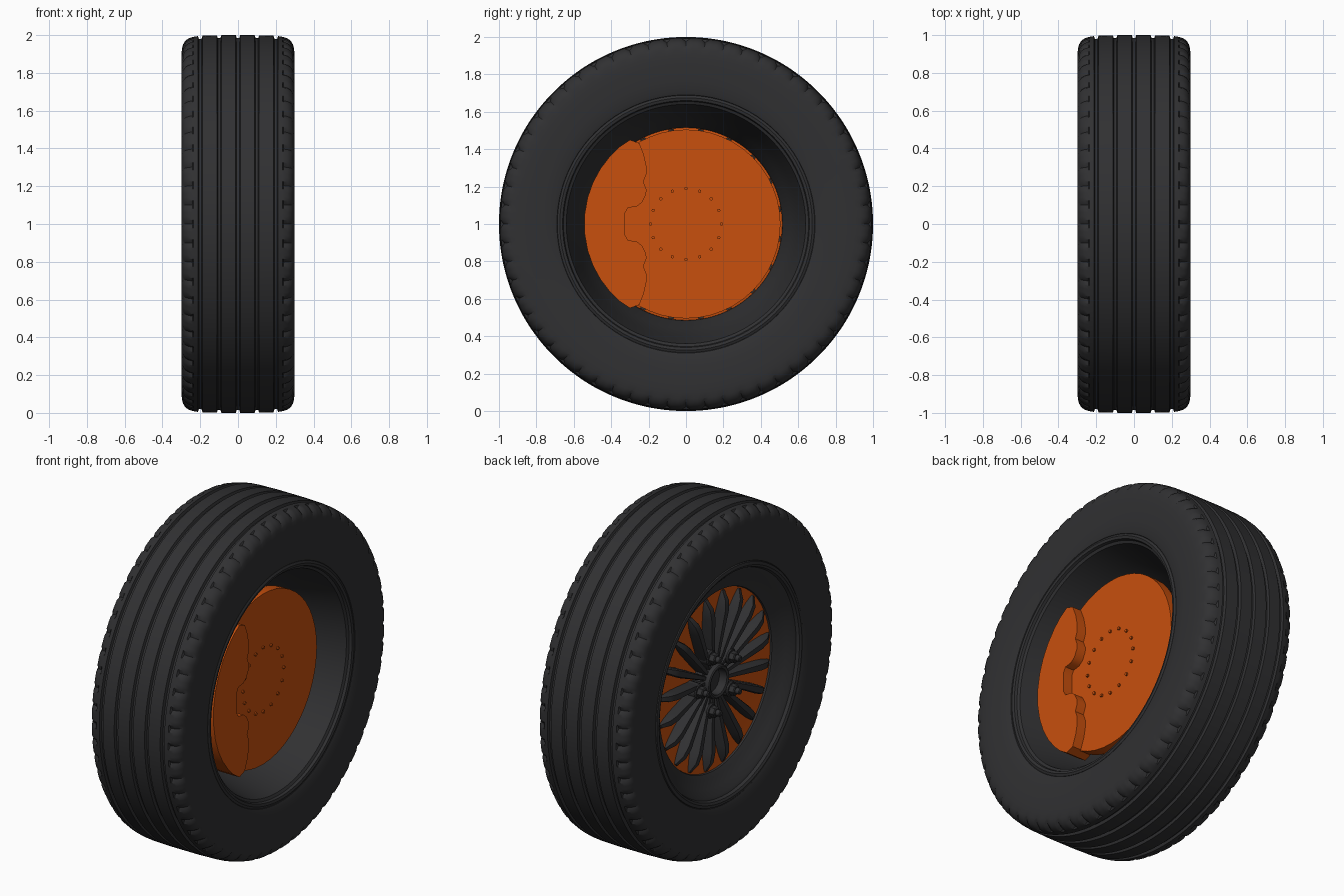
import bpy, bmesh
from math import sin, cos, pi, radians

if "Cube" in bpy.data.objects:
    bpy.data.objects.remove(bpy.data.objects["Cube"])


def material(name, rgb):
    m = bpy.data.materials.new(name)
    m.diffuse_color = (*rgb, 1)
    m.use_nodes = True
    m.node_tree.nodes["Principled BSDF"].inputs["Base Color"].default_value = m.diffuse_color
    return m


DARK = material("dark_rubber", (0.03, 0.03, 0.032))
ORANGE = material("orange_paint", (0.58, 0.08, 0.004))


def finish(name, bm, mat, angle=35):
    bmesh.ops.recalc_face_normals(bm, faces=bm.faces)
    me = bpy.data.meshes.new(name)
    bm.to_mesh(me)
    bm.free()
    ob = bpy.data.objects.new(name, me)
    bpy.context.collection.objects.link(ob)
    me.materials.append(mat)
    bpy.ops.object.select_all(action='DESELECT')
    ob.select_set(True)
    bpy.context.view_layer.objects.active = ob
    bpy.ops.object.shade_smooth_by_angle(angle=radians(angle))
    return ob


def lathe(bm, profile, n, cy=0, cz=1, loop=False, shape=None):
    """Revolve (x, r) points round an axis parallel to x; r = 0 makes a pole."""
    rings = []
    for x, r in profile:
        if r == 0:
            rings.append([bm.verts.new((x, cy, cz))] * n)
            continue
        ring = []
        for i in range(n):
            a = 2 * pi * i / n
            rr = shape(x, r, i) if shape else r
            ring.append(bm.verts.new((x, cy + rr * cos(a), cz + rr * sin(a))))
        rings.append(ring)
    pairs = list(zip(rings, rings[1:])) + ([(rings[-1], rings[0])] if loop else [])
    for A, B in pairs:
        for i in range(n):
            j = (i + 1) % n
            bm.faces.new(list(dict.fromkeys((A[i], A[j], B[j], B[i]))))


# tyre: grooved tread, notched shoulders, flat sidewalls
half = [(0.007, 0.985), (0.012, 1.0), (0.088, 1.0), (0.093, 0.984), (0.107, 0.984), (0.112, 0.999),
        (0.188, 0.997), (0.193, 0.98), (0.207, 0.98), (0.212, 0.995), (0.235, 0.991), (0.24, 0.99),
        (0.262, 0.983), (0.28, 0.969), (0.291, 0.95), (0.295, 0.935), (0.3, 0.9), (0.3, 0.85),
        (0.297, 0.77), (0.291, 0.71), (0.284, 0.69), (0.262, 0.675)]


def notch(x, r, i):
    return r - 0.014 if 0.238 < abs(x) < 0.293 and r > 0.945 and i % 5 == 0 else r


bm = bmesh.new()
lathe(bm, [(-x, r) for x, r in reversed(half)] + half, 300, loop=True, shape=notch)
finish("tyre", bm, DARK, 30)

# rim: lips at both sides and a barrel that narrows towards the outer face
rim = [(-0.27, 0.69), (-0.288, 0.685), (-0.292, 0.668), (-0.285, 0.655), (-0.268, 0.648), (-0.262, 0.632),
       (-0.235, 0.6), (-0.21, 0.55), (-0.195, 0.525), (-0.16, 0.515), (-0.13, 0.522), (-0.05, 0.56),
       (0.1, 0.60), (0.22, 0.63), (0.262, 0.64), (0.27, 0.655), (0.285, 0.66), (0.289, 0.675),
       (0.283, 0.688), (0.27, 0.69)]
bm = bmesh.new()
lathe(bm, rim, 96, loop=True)
finish("rim", bm, DARK)

# orange dish behind the spokes
bm = bmesh.new()
lathe(bm, [(-0.13, 0), (-0.13, 0.15), (-0.185, 0.522), (-0.165, 0.522), (-0.1, 0.15), (-0.1, 0)], 64)
finish("wheel_dish", bm, ORANGE)

# brake disc with a ring of small studs
bm = bmesh.new()
lathe(bm, [(0.1, 0), (0.1, 0.505), (0.163, 0.505), (0.163, 0)], 48)
for k in range(16):
    a = 2 * pi * k / 16
    lathe(bm, [(0.15, 0.009), (0.172, 0.009), (0.172, 0)], 8, 0.19 * cos(a), 1 + 0.19 * sin(a))
finish("brake_disc", bm, ORANGE)

# axle joining disc and hub
bm = bmesh.new()
lathe(bm, [(-0.1, 0), (-0.1, 0.14), (0.11, 0.14), (0.11, 0)], 32)
finish("axle", bm, DARK)

# brake caliper: scalloped inner edge, arc outer edge, mirrored about mid height
inner = [(-0.325, 0.06), (-0.31, 0.087), (-0.265, 0.093), (-0.235, 0.115), (-0.213, 0.16), (-0.212, 0.185),
         (-0.228, 0.225), (-0.212, 0.265), (-0.212, 0.31), (-0.225, 0.37), (-0.25, 0.432), (-0.30, 0.45)]
arc = [(-0.545 * cos(a), 0.545 * sin(a)) for a in [radians(d) for d in (49, 42, 33, 24, 15, 5)]]
upper = inner + arc
outline = upper + [(y, -z) for y, z in reversed(upper)]
bm = bmesh.new()
f = bm.faces.new([bm.verts.new((0.09, y, 1 + z)) for y, z in outline])
out = bmesh.ops.extrude_face_region(bm, geom=[f])
bmesh.ops.translate(bm, vec=(0.13, 0, 0), verts=[v for v in out["geom"] if isinstance(v, bmesh.types.BMVert)])
finish("brake_caliper", bm, ORANGE)

# spokes: twenty tapered bars
bm = bmesh.new()
N = 20
sections = [(0.08, 0.012, -0.19, -0.12), (0.22, 0.018, -0.205, -0.14),
            (0.40, 0.024, -0.225, -0.16), (0.46, 0.022, -0.22, -0.165), (0.513, 0.014, -0.19, -0.15)]
for k in range(N):
    a = 2 * pi * (k + 0.5) / N
    prev = None
    for r, w, x0, x1 in sections:
        ring = []
        for x, t in ((x0, -w * 0.7), (x0, w * 0.7), (x0 + 0.015, w), (x1, w), (x1, -w), (x0 + 0.015, -w)):
            ring.append(bm.verts.new((x, r * cos(a) - t * sin(a), 1 + r * sin(a) + t * cos(a))))
        if prev:
            for i in range(6):
                j = (i + 1) % 6
                bm.faces.new((prev[i], prev[j], ring[j], ring[i]))
        else:
            bm.faces.new(ring)
        prev = ring
    bm.faces.new(prev)
finish("spokes", bm, DARK)

# hub: open ring with a recessed centre
bm = bmesh.new()
lathe(bm, [(-0.1, 0.12), (-0.175, 0.12), (-0.18, 0.1), (-0.215, 0.095), (-0.22, 0.088), (-0.215, 0.075),
           (-0.17, 0.07), (-0.17, 0)], 40)
finish("hub", bm, DARK)

# five wheel nuts: collar, hexagonal nut and stud end
bm = bmesh.new()
for k in range(5):
    a = 2 * pi * k / 5
    y, z = 0.165 * cos(a), 1 + 0.165 * sin(a)
    lathe(bm, [(-0.12, 0.046), (-0.2, 0.044), (-0.207, 0.038), (-0.207, 0)], 20, y, z)
    lathe(bm, [(-0.2, 0.032), (-0.235, 0.032), (-0.24, 0.026), (-0.24, 0)], 6, y, z)
    lathe(bm, [(-0.235, 0.018), (-0.262, 0.017), (-0.266, 0.012), (-0.266, 0)], 14, y, z)
finish("wheel_nuts", bm, DARK)
